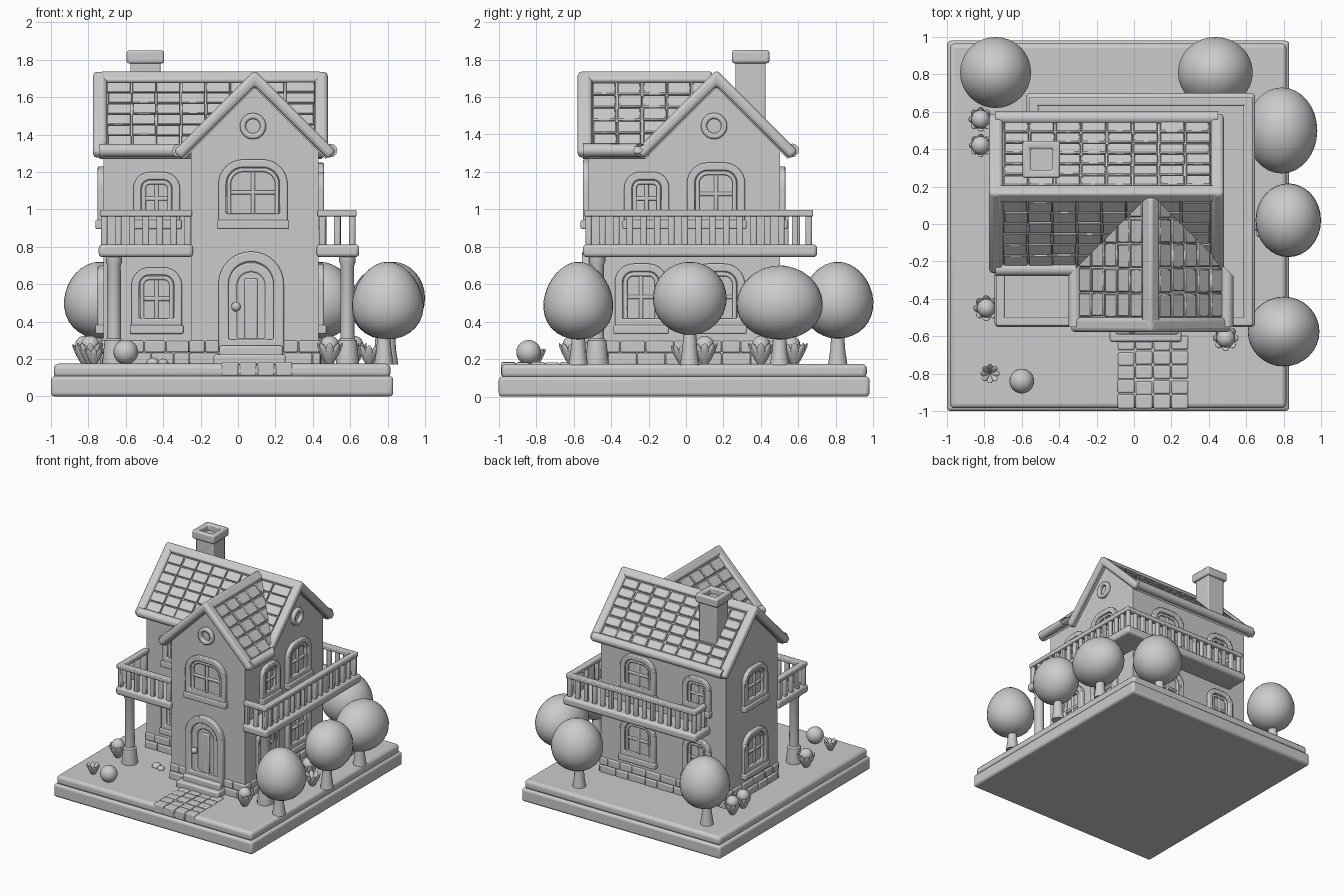
import bpy, bmesh, math, random
from mathutils import Matrix, Vector

if "Cube" in bpy.data.objects:
    bpy.data.objects.remove(bpy.data.objects["Cube"])

random.seed(4)
Z = Vector((0, 0, 1))


def frame(u, v, n, o=(0, 0, 0)):
    m = Matrix((u, v, n)).transposed().to_4x4()
    m.translation = Vector(o)
    return m


def make(name, bm, bevel=0.0, seg=2):
    bmesh.ops.recalc_face_normals(bm, faces=bm.faces)
    me = bpy.data.meshes.new(name)
    bm.to_mesh(me)
    bm.free()
    ob = bpy.data.objects.new(name, me)
    bpy.context.collection.objects.link(ob)
    if bevel:
        md = ob.modifiers.new("bevel", 'BEVEL')
        md.width, md.segments, md.limit_method = bevel, seg, 'ANGLE'
        md.angle_limit = math.radians(35)
    return ob


def add_box(bm, a, b, m=Matrix()):
    a, b = Vector(a), Vector(b)
    s = b - a
    bmesh.ops.create_cube(bm, size=1, matrix=m @ Matrix.Translation((a + b) / 2) @ Matrix.Diagonal((*s, 1)))


def boxes(name, pairs, bevel=0.01, m=Matrix(), seg=2):
    bm = bmesh.new()
    for a, b in pairs:
        add_box(bm, a, b, m)
    return make(name, bm, bevel, seg)


def loft(bm, loops, closed=False, caps=True):
    vs = [[bm.verts.new(p) for p in lp] for lp in loops]
    n = len(vs[0])
    for a, b in zip(vs, vs[1:] + (vs[:1] if closed else [])):
        for i in range(n):
            j = (i + 1) % n
            bm.faces.new((a[i], a[j], b[j], b[i]))
    if caps and not closed:
        bm.faces.new(vs[0])
        bm.faces.new(vs[-1])


def clip(bm, co, no):
    bmesh.ops.bisect_plane(bm, geom=bm.verts[:] + bm.edges[:] + bm.faces[:], plane_co=co, plane_no=no, clear_outer=True)


def prism(name, pts, n0, n1, m, bevel=0.0, clips=()):
    bm = bmesh.new()
    loft(bm, [[m @ Vector((u, v, n)) for u, v in pts] for n in (n0, n1)])
    for c in clips:
        clip(bm, *c)
    return make(name, bm, bevel, 3)


def lathe(name, x, y, prof, seg=24):
    bm = bmesh.new()
    loft(bm, [[(x + r * math.cos(t * math.tau / seg), y + r * math.sin(t * math.tau / seg), z)
               for t in range(seg)] for r, z in prof])
    return make(name, bm)


def ball(bm, c, s, egg=0.0, rot=Matrix(), seg=32):
    r = bmesh.ops.create_uvsphere(bm, u_segments=seg, v_segments=seg // 2, radius=1)
    for v in r['verts']:
        k = 1 - egg * v.co.z
        v.co = rot @ Vector((v.co.x * s[0] * k, v.co.y * s[1] * k, v.co.z * s[2])) + Vector(c)


# Wall frames: u along the wall, v up, n outward
FRONT = frame((1, 0, 0), Z, (0, -1, 0), (0, -0.17, 0))
WING = frame((1, 0, 0), Z, (0, -1, 0), (0, -0.52, 0))
RIGHT = frame((0, 1, 0), Z, (1, 0, 0), (0.43, 0, 0))
BACK = frame((-1, 0, 0), Z, (0, 1, 0), (0, 0.50, 0))
LEFT = frame((0, -1, 0), Z, (-1, 0, 0), (-0.72, 0, 0))
WLEFT = frame((0, -1, 0), Z, (-1, 0, 0), (-0.25, 0, 0))

# Plinth
boxes("base_lower", [((-1, -1, 0), (0.83, 0.98, 0.108))], 0.02, seg=3)
boxes("base_upper", [((-0.985, -0.985, 0.10), (0.815, 0.965, 0.175))], 0.025, seg=3)

# House walls with gables
CX, CY = 0.09, 0.163
MAINF = frame((0, 1, 0), Z, (1, 0, 0), (0, CY, 0))
WINGF = frame((1, 0, 0), Z, (0, -1, 0), (CX, 0, 0))
gable = [(-0.34, 0.15), (0.34, 0.15), (0.34, 1.33), (0, 1.67), (-0.34, 1.33)]
prism("main_house", gable, -0.72, 0.43, MAINF)
prism("front_wing", gable, -0.1, 0.52, WINGF)


# Roof: slabs, gable trims, ridges, eaves
def chevron(zt, d, th):
    h = th / 2
    return [(0, zt), (d, zt - d), (d - h, zt - d - h), (0, zt - th), (h - d, zt - d - h), (-d, zt - d)]


wedge = [((CX, CY, 0), (1, 1, 0)), ((CX, CY, 0), (-1, 1, 0))]
prism("main_roof_slab", chevron(1.71, 0.41, 0.06), -0.74, 0.45, MAINF)
prism("wing_roof_slab", chevron(1.71, 0.41, 0.06), -CY, 0.55, WINGF, 0, wedge)
trim = chevron(1.745, 0.435, 0.085)
prism("left_gable_trim", trim, -0.775, -0.70, MAINF, 0.022)
prism("right_gable_trim", trim, 0.41, 0.48, MAINF, 0.022)
prism("front_gable_trim", trim, 0.50, 0.578, WINGF, 0.022)
cap = chevron(1.743, 0.05, 0.05)
prism("main_ridge", cap, -0.74, 0.45, MAINF, 0.015)
prism("wing_ridge", cap, -0.14, 0.55, WINGF, 0.015)


def eave(name, m, side, n0, n1, clips=()):
    c = [(side * (0.405 + 0.036 * math.cos(a * math.tau / 12)), 1.315 + 0.036 * math.sin(a * math.tau / 12))
         for a in range(12)]
    prism(name, c, n0, n1, m, 0, clips)


eave("back_eave", MAINF, 1, -0.74, 0.45)
eave("front_eave", MAINF, -1, -0.74, CX - 0.40)
eave("wing_eave_left", WINGF, -1, 0.2, 0.55, wedge)
eave("wing_eave_right", WINGF, 1, 0.2, 0.55, wedge)


def tiles(name, s, d, o, s0, s1, cols, rows, clips=()):
    s, d = Vector(s), Vector(d)
    m = frame(s, (d - Z).normalized(), (d + Z).normalized(), o)
    bm = bmesh.new()
    v0, v1 = 0.05, 0.535
    cw, rh = (s1 - s0) / cols, (v1 - v0) / rows
    for r in range(rows):
        for c in range(cols):
            j = random.uniform(-0.004, 0.004)
            add_box(bm, (s0 + c * cw + 0.004 + j, v0 + r * rh + 0.004, -0.01),
                    (s0 + (c + 1) * cw - 0.004 + j, v0 + (r + 1) * rh - 0.004, 0.013 + j / 2), m)
    for c in clips:
        clip(bm, *c)
    make(name, bm, 0.006, 1)


RO = (0, CY, 1.71)
X, Y = (1, 0, 0), (0, 1, 0)
tiles("main_tiles_back", X, Y, RO, -0.70, 0.41, 8, 6)
tiles("main_tiles_front_left", X, (0, -1, 0), RO, -0.70, CX, 6, 6, [((CX, CY, 0), (1, -1, 0))])
tiles("main_tiles_front_right", X, (0, -1, 0), RO, CX, 0.41, 2, 6, [((CX, CY, 0), (-1, -1, 0))])
tiles("wing_tiles_right", Y, X, (CX, 0, 1.71), -0.50, CY, 5, 5, wedge)
tiles("wing_tiles_left", Y, (-1, 0, 0), (CX, 0, 1.71), -0.50, CY, 5, 5, wedge)

# Chimney with hollow cap
boxes("chimney_stack", [((-0.575, 0.265, 1.35), (-0.415, 0.425, 1.80))], 0.008)
bm = bmesh.new()
loft(bm, [[(-0.495 + sx * r, 0.345 + sy * r, z) for sx, sy in ((-1, -1), (1, -1), (1, 1), (-1, 1))]
          for r, z in ((0.10, 1.78), (0.10, 1.85), (0.058, 1.85), (0.058, 1.78))], True)
make("chimney_cap", bm, 0.012)


# Windows and door
def arch(cu, w, z0, z1, r, n=8):
    h = w / 2
    p = [(cu - h, z0), (cu + h, z0)]
    for sgn, a0 in ((1, 0), (-1, math.pi / 2)):
        for i in range(n + 1):
            a = a0 + i * math.pi / 2 / n
            p.append((cu + sgn * (h - r) + r * math.cos(a), z1 - r + r * math.sin(a)))
    return p


def ring(bm, m, cu, w, z0, z1, r, t, n0, n1):
    a, b = arch(cu, w, z0, z1, r), arch(cu, w - 2 * t, z0 + t, z1 - t, max(r - t, 0.02))
    loft(bm, [[m @ Vector((*p, n)) for p in lp] for lp, n in ((a, n0), (a, n1), (b, n1), (b, n0))], True)


def window(name, m, cu, w, z0, z1):
    bm = bmesh.new()
    r = 0.36 * w
    ring(bm, m, cu, w, z0, z1, r, 0.042, -0.01, 0.03)
    ring(bm, m, cu, w - 0.09, z0 + 0.02, z1 - 0.045, r - 0.045, 0.022, -0.01, 0.02)
    zm = (z0 + z1) / 2 - 0.01
    add_box(bm, (cu - 0.011, z0 + 0.03, -0.01), (cu + 0.011, z1 - 0.055, 0.014), m)
    add_box(bm, (cu - w / 2 + 0.055, zm - 0.011, -0.01), (cu + w / 2 - 0.055, zm + 0.011, 0.014), m)
    add_box(bm, (cu - w / 2 - 0.008, z0 - 0.04, -0.01), (cu + w / 2 + 0.008, z0 + 0.008, 0.042), m)
    make(name, bm, 0.007)


for name, m, cu, w, z0, z1 in (
        ("window_wing_upper", WING, 0.08, 0.37, 0.935, 1.267), ("window_front_upper", FRONT, -0.435, 0.25, 0.935, 1.20),
        ("window_front_lower", FRONT, -0.435, 0.27, 0.375, 0.69), ("window_right_upper_small", RIGHT, -0.21, 0.24, 0.935, 1.20),
        ("window_right_upper_large", RIGHT, 0.16, 0.31, 0.935, 1.25), ("window_right_lower_1", RIGHT, -0.24, 0.28, 0.375, 0.71),
        ("window_right_lower_2", RIGHT, 0.16, 0.31, 0.375, 0.71), ("window_back_upper_1", BACK, -0.08, 0.32, 0.935, 1.23),
        ("window_back_upper_2", BACK, 0.46, 0.25, 0.935, 1.20), ("window_back_lower_1", BACK, -0.08, 0.32, 0.375, 0.70),
        ("window_back_lower_2", BACK, 0.46, 0.25, 0.375, 0.69), ("window_left_upper", LEFT, -0.14, 0.31, 0.935, 1.23),
        ("window_left_lower", LEFT, -0.14, 0.31, 0.375, 0.70)):
    window(name, m, cu, w, z0, z1)

bm = bmesh.new()
ring(bm, WING, 0.07, 0.35, 0.25, 0.775, 0.174, 0.055, -0.01, 0.035)
ring(bm, WING, 0.07, 0.25, 0.26, 0.715, 0.124, 0.05, -0.01, 0.015)
add_box(bm, (0.035, 0.30, -0.01), (0.105, 0.63, 0.010), WING)
make("front_door", bm, 0.008)
bm = bmesh.new()
ball(bm, (-0.01, -0.56, 0.48), (0.026, 0.026, 0.026), seg=16)
make("door_knob", bm)
boxes("door_steps", [((-0.10, -0.59, 0.2), (0.24, -0.5, 0.272)), ((-0.13, -0.63, 0.16), (0.255, -0.5, 0.225))], 0.012)

# Round gable vents
for name, m, u in (("vent_front", WING, 0.08), ("vent_right", RIGHT, 0.15)):
    bm = bmesh.new()
    loft(bm, [[m @ Vector((u + r * math.cos(t * math.tau / 32), 1.445 + r * math.sin(t * math.tau / 32), n))
               for t in range(32)] for r, n in ((0.07, -0.01), (0.07, 0.028), (0.038, 0.028), (0.038, -0.01))], True)
    make(name, bm, 0.01)

# Brick footing
for name, m, u0, u1 in (("front", FRONT, -0.73, -0.25), ("wing_left", WING, -0.26, -0.10), ("wing_right", WING, 0.24, 0.44),
                        ("right", RIGHT, -0.53, 0.51), ("back", BACK, -0.44, 0.73), ("left", LEFT, -0.51, 0.18),
                        ("wing_side", WLEFT, 0.17, 0.53)):
    prs = []
    for row in range(2):
        u, z = u0, 0.17 + row * 0.066
        while u < u1 - 0.01:
            e = min(u + random.uniform(0.10, 0.16) * (0.6 if u == u0 and row else 1), u1)
            prs.append(((u + 0.002, z, -0.02), (e - 0.002, z + 0.062, random.uniform(0.012, 0.018))))
            u = e
    boxes("bricks_" + name, prs, 0.008, m)

# Path stones
prs = []
for r in range(5):
    for c in range(4):
        x, y, j = -0.09 + c * 0.096, -0.99 + r * 0.078, random.uniform(-0.006, 0.006)
        prs.append(((x + 0.003, y + 0.003 + j * (r > 0), 0.11), (x + 0.092, y + 0.074 + j, 0.182 + j / 2)))
boxes("path_stones", prs, 0.008)

# Balconies, railings and columns
boxes("balcony_front", [((-0.745, -0.55, 0.745), (-0.24, -0.16, 0.813))], 0.02, seg=3)
boxes("balcony_right", [((0.42, -0.55, 0.745), (0.648, 0.70, 0.813))], 0.02, seg=3)
boxes("balcony_back", [((-0.575, 0.49, 0.745), (0.64, 0.70, 0.8125))], 0.02, seg=3)


def railing(name, p, q):
    p, q = Vector((*p, 0)), Vector((*q, 0))
    d = (q - p).normalized()
    m, L = frame(d, Z.cross(d), Z, p), (q - p).length
    prs = [((-0.024, -0.024, 0.962), (L + 0.024, 0.024, 0.998))]
    n = max(2, round(L / 0.074))
    for i in range(n + 1):
        u = L * i / n
        prs.append(((u - 0.017, -0.015, 0.80), (u + 0.017, 0.015, 0.97)))
    boxes(name, prs, 0.007, m)


for name, p, q in (("railing_front", (-0.715, -0.52), (-0.27, -0.52)), ("railing_front_side", (-0.715, -0.52), (-0.715, -0.20)),
                   ("railing_right_front", (0.45, -0.52), (0.61, -0.52)), ("railing_right", (0.61, -0.52), (0.61, 0.655)),
                   ("railing_back", (0.61, 0.655), (-0.535, 0.655)), ("railing_back_end", (-0.535, 0.655), (-0.535, 0.53))):
    railing(name, p, q)
for i, x in enumerate((-0.663, 0.585)):
    lathe(f"column_{i}", x, -0.475, [(0.062, 0.17), (0.062, 0.19), (0.05, 0.30), (0.038, 0.31), (0.036, 0.70), (0.044, 0.72), (0.044, 0.75)])

# Trees
for i, (x, y, rx, ry, z0, z1, egg) in enumerate((
        (-0.74, 0.81, 0.19, 0.19, 0.31, 0.72, 0.08), (0.435, 0.81, 0.20, 0.19, 0.31, 0.72, 0.08), (0.79, 0.50, 0.19, 0.23, 0.305, 0.70, 0.05),
        (0.825, 0.02, 0.175, 0.197, 0.33, 0.72, 0.0), (0.80, -0.575, 0.19, 0.185, 0.305, 0.72, 0.14))):
    lathe(f"tree_trunk_{i}", x - 0.02, y, [(0.052, 0.17), (0.04, 0.25), (0.03, 0.40)], 12)
    bm = bmesh.new()
    ball(bm, (x, y, (z0 + z1) / 2), (rx, ry, (z1 - z0) / 2), egg)
    make(f"tree_crown_{i}", bm)

# Leafy tufts, some with a bud
for i, (x, y, s, bud) in enumerate(((-0.77, -0.80, 0.75, 0), (-0.79, -0.45, 1, 1), (0.49, -0.61, 1, 1), (-0.82, 0.56, 0.95, 1),
                                    (-0.82, 0.42, 0.9, 1), (0.58, 0.10, 1, 1), (0.62, 0.40, 1, 1), (0.62, 0.58, 1, 0), (0.70, -0.02, 0.9, 0))):
    bm = bmesh.new()
    for k in range(8):
        a = k * math.tau / 8
        rot = Matrix.Rotation(a, 3, 'Z') @ Matrix.Rotation(0.5, 3, 'Y')
        ball(bm, Vector((x, y, 0.17 + 0.055 * s)) + rot @ Vector((0.03 * s, 0, 0.012 * s)), (0.014 * s, 0.026 * s, 0.075 * s), 0, rot, 10)
    if bud:
        ball(bm, (x, y, 0.275), (0.05, 0.05, 0.05), seg=20)
    make(f"tuft_{i}", bm)

# Round bush and pebbles
bm = bmesh.new()
ball(bm, (-0.60, -0.84, 0.237), (0.066, 0.066, 0.066), seg=24)
make("round_bush", bm)
bm = bmesh.new()
for x, y, r in ((-0.455, -0.42, 0.035), (-0.40, -0.44, 0.028)):
    ball(bm, (x, y, 0.18), (r, r, r * 0.8), seg=16)
make("pebbles", bm)

# Smooth shading with sharp edges kept
for ob in bpy.context.scene.objects:
    ob.select_set(True)
    bpy.context.view_layer.objects.active = ob
bpy.ops.object.shade_smooth_by_angle(angle=math.radians(40))
